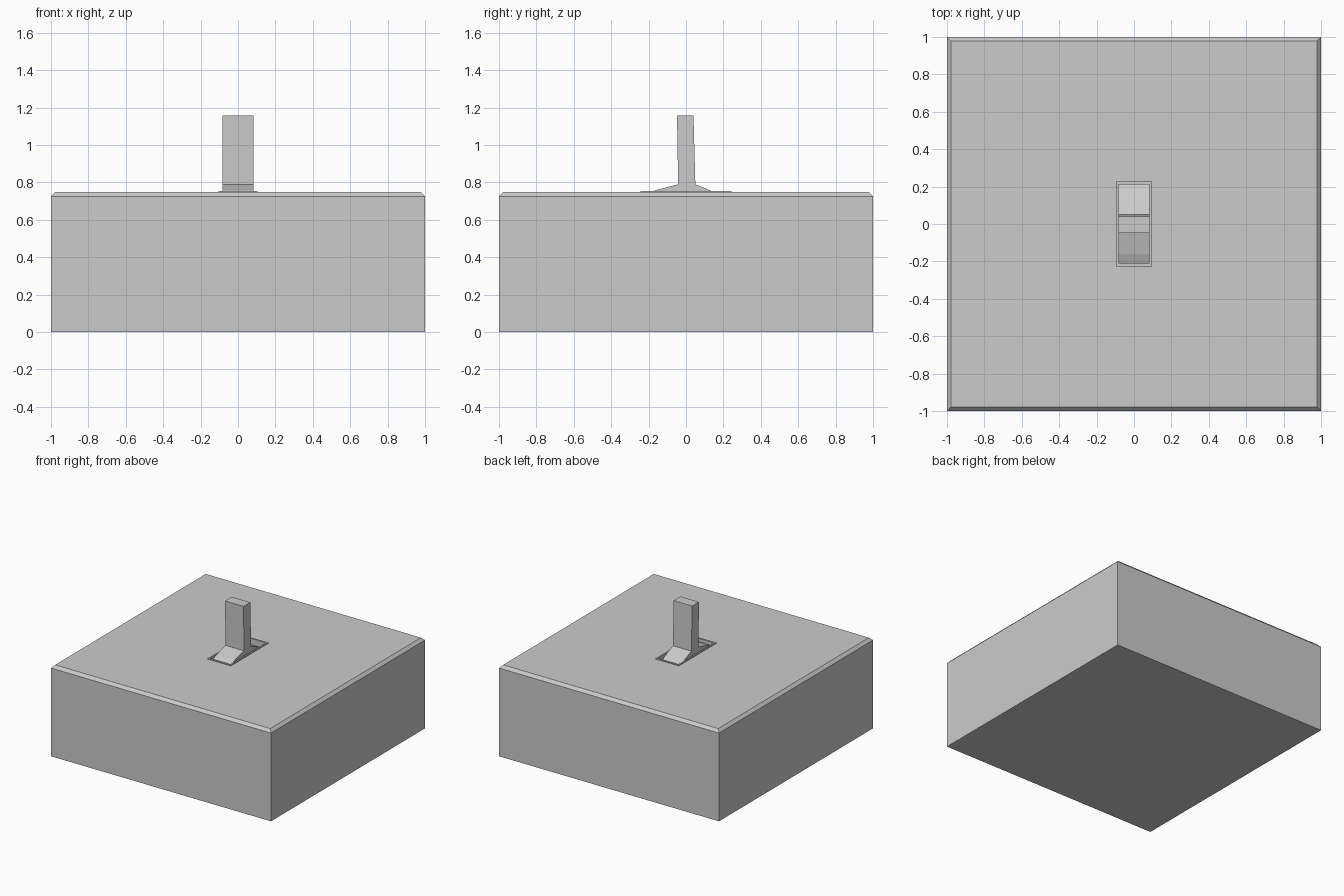
import bpy, bmesh

if "Cube" in bpy.data.objects:
    bpy.data.objects.remove(bpy.data.objects["Cube"])


def make_object(name, bm):
    bmesh.ops.recalc_face_normals(bm, faces=bm.faces)
    mesh = bpy.data.meshes.new(name)
    bm.to_mesh(mesh)
    bm.free()
    obj = bpy.data.objects.new(name, mesh)
    bpy.context.collection.objects.link(obj)
    return obj


def rect_loop(bm, hx, hy, z):
    return [bm.verts.new((sx * hx, sy * hy, z))
            for sx, sy in ((-1, -1), (1, -1), (1, 1), (-1, 1))]


def bridge(bm, a, b):
    for i in range(4):
        j = (i + 1) % 4
        bm.faces.new((a[i], a[j], b[j], b[i]))


def rect_shell(name, sections, cap_ends=True, closed=False):
    """Rectangular sections (half x, half y, z) joined in order."""
    bm = bmesh.new()
    loops = [rect_loop(bm, *s) for s in sections]
    for a, b in zip(loops, loops[1:]):
        bridge(bm, a, b)
    if closed:
        bridge(bm, loops[-1], loops[0])
    elif cap_ends:
        bm.faces.new(loops[0])
        bm.faces.new(loops[-1])
    return make_object(name, bm)


# Housing: chamfered block with a recessed switch slot in its top
rect_shell("housing", [
    (1.0, 1.0, 0.0), (1.0, 1.0, 0.725), (0.978, 0.978, 0.748),
    (0.095, 0.23, 0.748), (0.095, 0.23, 0.67)])

# Thin raised rim around the slot
rect_shell("slot_rim", [
    (0.105, 0.243, 0.745), (0.105, 0.243, 0.755),
    (0.093, 0.228, 0.755), (0.093, 0.228, 0.745)], closed=True)

# Lever: upright with sloping feet, profile in y, z
profile = [(-0.048, 1.157), (0.040, 1.157), (0.050, 0.79), (0.135, 0.755),
           (0.215, 0.715), (0.215, 0.672), (-0.21, 0.672), (-0.21, 0.738),
           (-0.16, 0.759), (-0.042, 0.79)]
bm = bmesh.new()
sides = [[bm.verts.new((x, y, z)) for y, z in profile] for x in (-0.084, 0.084)]
for side in sides:
    bm.faces.new(side)
n = len(profile)
for i in range(n):
    j = (i + 1) % n
    bm.faces.new((sides[0][i], sides[0][j], sides[1][j], sides[1][i]))
make_object("switch_lever", bm)
